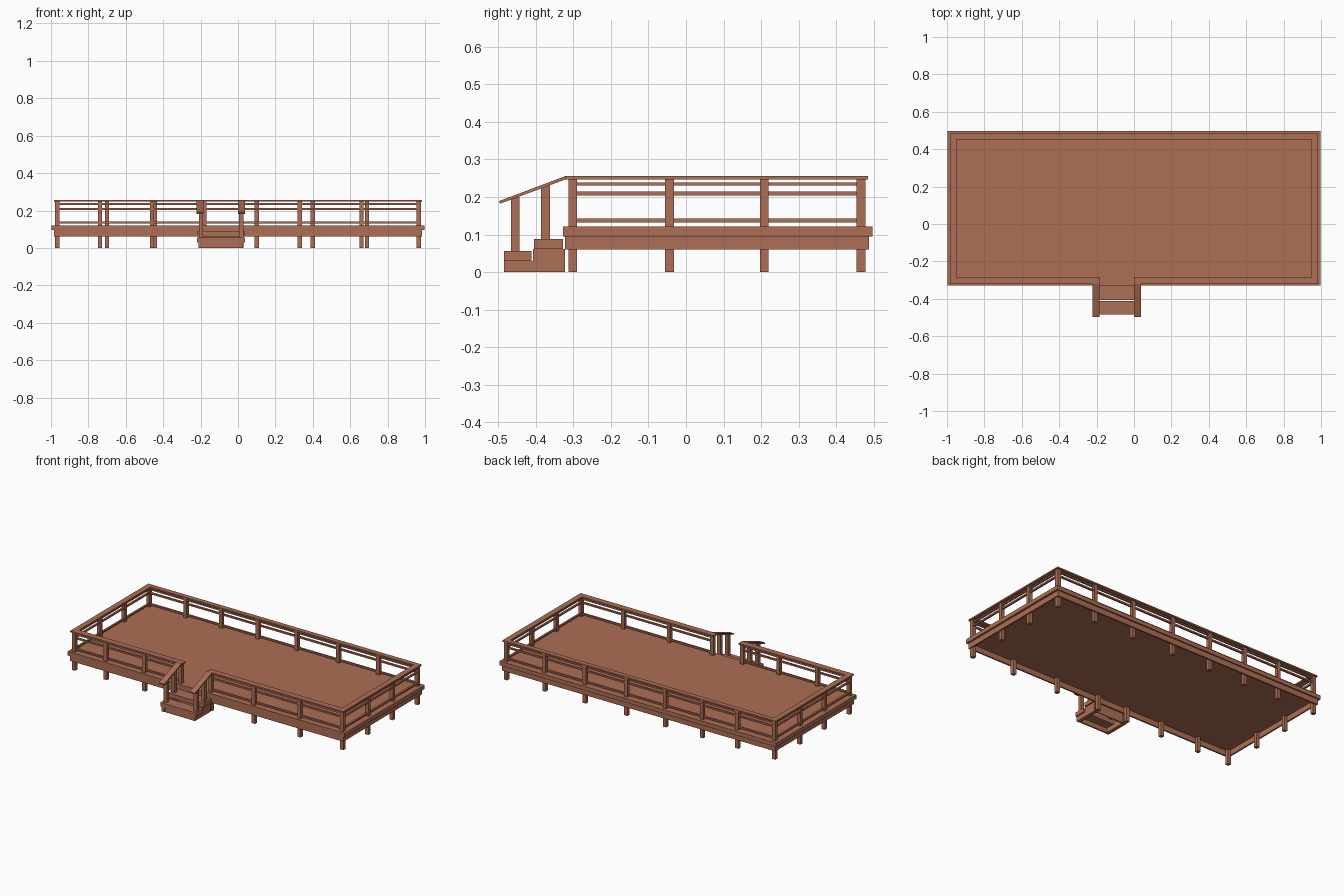
import bpy, bmesh
from mathutils import Matrix, Vector

if "Cube" in bpy.data.objects:
    bpy.data.objects.remove(bpy.data.objects["Cube"])

wood = bpy.data.materials.new("reddish_brown_wood")
wood.diffuse_color = (0.42, 0.157, 0.091, 1)
wood.use_nodes = True
wood.node_tree.nodes["Principled BSDF"].inputs["Base Color"].default_value = wood.diffuse_color


def finish(name, bm):
    bmesh.ops.recalc_face_normals(bm, faces=bm.faces)
    mesh = bpy.data.meshes.new(name)
    bm.to_mesh(mesh)
    bm.free()
    mesh.materials.append(wood)
    ob = bpy.data.objects.new(name, mesh)
    bpy.context.collection.objects.link(ob)
    return ob


def boxes(name, spans):
    """One object made of boxes given as (x0, x1, y0, y1, z0, z1)."""
    bm = bmesh.new()
    for x0, x1, y0, y1, z0, z1 in spans:
        m = Matrix.Translation(((x0 + x1) / 2, (y0 + y1) / 2, (z0 + z1) / 2))
        m = m @ Matrix.Diagonal((x1 - x0, y1 - y0, z1 - z0, 1))
        bmesh.ops.create_cube(bm, size=1, matrix=m)
    return finish(name, bm)


def extrude_yz(name, profile, x0, x1):
    """Side profile in y, z extruded along x."""
    bm = bmesh.new()
    face = bm.faces.new([bm.verts.new((x0, y, z)) for y, z in profile])
    out = bmesh.ops.extrude_face_region(bm, geom=[face])
    verts = [v for v in out["geom"] if isinstance(v, bmesh.types.BMVert)]
    bmesh.ops.translate(bm, verts=verts, vec=Vector((x1 - x0, 0, 0)))
    return finish(name, bm)


def post(x, y, z0, z1, h=0.0115):
    return (x - h, x + h, y - h, y + h, z0, z1)


# Key lines: post rows, and the two posts beside the stair opening
PX, PF, PB = 0.967, -0.302, 0.466
SL, SR = -0.198, 0.018

# Deck floor and the fascia boards below it
boxes("deck_floor", [(-0.998, 0.998, -0.328, 0.496, 0.095, 0.121)])
fx, f0, f1, t = 0.985, -0.322, 0.487, 0.01
boxes("fascia", [(-fx, fx, f0, f0 + t, 0.06, 0.095),
                 (-fx, fx, f1 - t, f1, 0.06, 0.095),
                 (-fx, -fx + t, f0 + t, f1 - t, 0.06, 0.095),
                 (fx - t, fx, f0 + t, f1 - t, 0.06, 0.095)])

# Posts run from the ground to the top rail
front = [-PX, -0.738, -0.46, SL, SR, 0.33, 0.66, PX]
back = [-PX, -0.70, -0.445, -0.18, 0.10, 0.40, 0.69, PX]
side = [-0.044, 0.208]
spots = [(x, PF) for x in front] + [(x, PB) for x in back]
spots += [(s * PX, y) for s in (-1, 1) for y in side]
boxes("deck_posts", [post(x, y, 0, 0.248) for x, y in spots])

# Three thin rails all the way round, open at the stairs
w = 0.006
rails = []
for z0, z1 in ((0.132, 0.142), (0.204, 0.214), (0.230, 0.239)):
    rails += [(-PX, SL, PF - w, PF + w, z0, z1), (SR, PX, PF - w, PF + w, z0, z1),
              (-PX, PX, PB - w, PB + w, z0, z1),
              (-PX - w, -PX + w, PF, PB, z0, z1), (PX - w, PX + w, PF, PB, z0, z1)]
boxes("thin_rails", rails)

# Flat cap rail on top
cx, ci, c0, c1, z0, z1 = 0.985, 0.948, -0.322, 0.484, 0.247, 0.256
boxes("cap_rail", [(-cx, -0.181, c0, -0.283, z0, z1), (0.0, cx, c0, -0.283, z0, z1),
                   (-cx, cx, 0.452, c1, z0, z1),
                   (-cx, -ci, -0.283, 0.452, z0, z1), (ci, cx, -0.283, 0.452, z0, z1)])

# Stairs: stringers, treads and risers
for label, x0 in (("left", -0.212), ("right", 0.006)):
    extrude_yz(label + "_stringer",
               [(-0.484, 0), (-0.322, 0), (-0.322, 0.062), (-0.408, 0.062),
                (-0.408, 0.03), (-0.484, 0.03)], x0, x0 + 0.022)
boxes("stair_treads", [(-0.22, 0.037, -0.485, -0.412, 0.03, 0.056),
                       (-0.22, 0.037, -0.405, -0.328, 0.061, 0.088)])
boxes("stair_risers", [(-0.2, 0.015, -0.482, -0.472, 0, 0.03),
                       (-0.2, 0.015, -0.334, -0.324, 0, 0.061)])

# Stair posts and sloping handrails
boxes("stair_posts", [p for x in (SL, SR) for p in (post(x, -0.455, 0.05, 0.200),
                                                   post(x, -0.374, 0.08, 0.231))])
for label, x0, x1 in (("left", -0.222, -0.184), ("right", 0.0, 0.037)):
    extrude_yz(label + "_stair_handrail",
               [(-0.495, 0.182), (-0.32, 0.247), (-0.32, 0.256), (-0.498, 0.189)], x0, x1)
